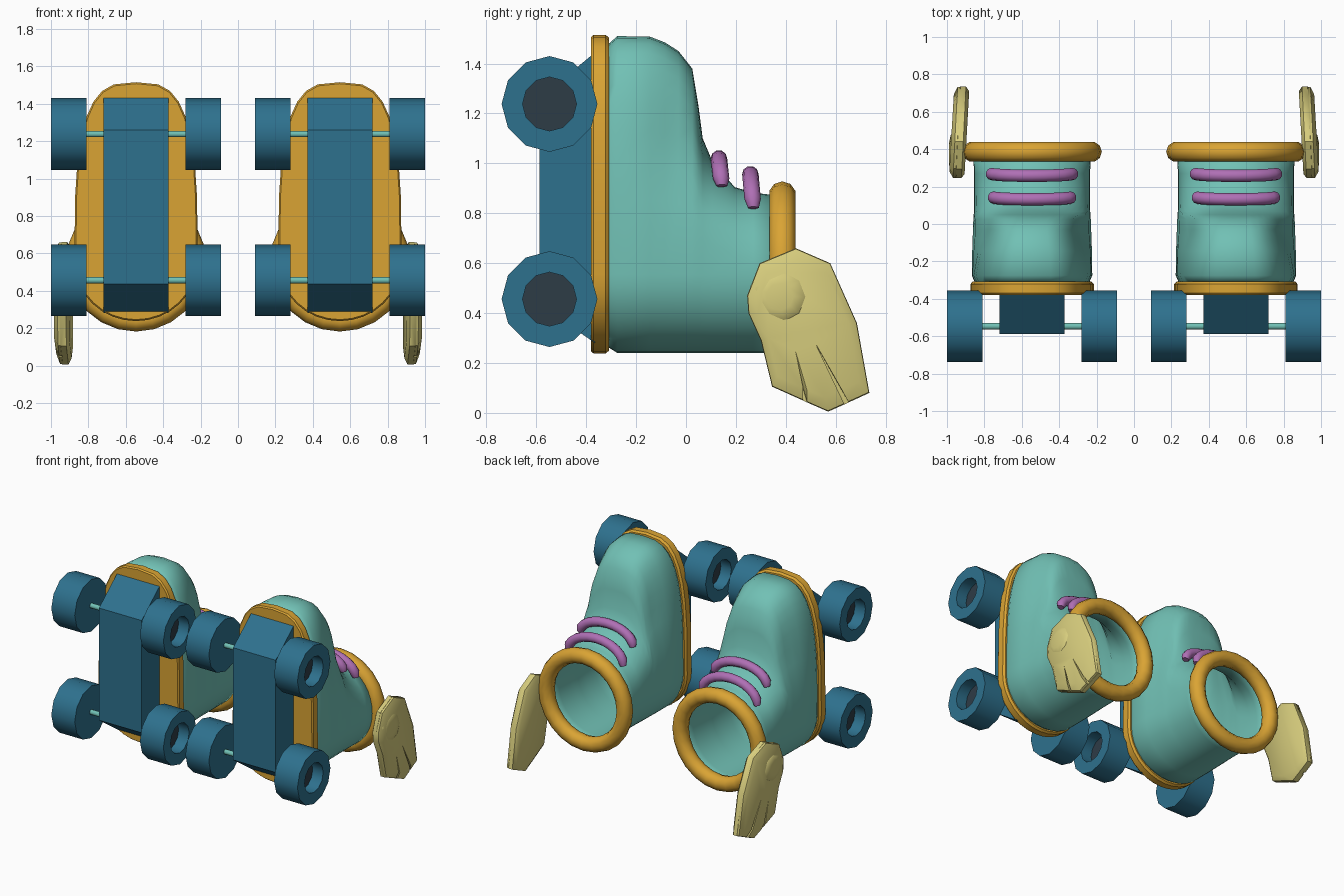
import bpy, bmesh, math
from mathutils import Vector

if "Cube" in bpy.data.objects:
    bpy.data.objects.remove(bpy.data.objects["Cube"])

CX = 0.545  # centre line of one skate; the other comes from mirroring


def mat(name, rgb):
    m = bpy.data.materials.new(name)
    m.diffuse_color = (*rgb, 1)
    m.use_nodes = True
    m.node_tree.nodes["Principled BSDF"].inputs["Base Color"].default_value = m.diffuse_color
    return m


TEAL = mat("teal", (0.165, 0.53, 0.46))
GOLD = mat("gold", (0.70, 0.37, 0.034))
BLUE = mat("blue", (0.027, 0.165, 0.27))
DARK = mat("dark slate", (0.027, 0.045, 0.062))
PURPLE = mat("purple", (0.43, 0.16, 0.46))
CREAM = mat("pale yellow", (0.68, 0.61, 0.205))


def loft(bm, rings, cap_start=True, cap_end=True, end_mat=0, closed=False):
    """Skin a list of equal point rings."""
    vs = [[bm.verts.new(p) for p in r] for r in rings]
    n = len(vs[0])
    pairs = list(zip(vs, vs[1:])) + ([(vs[-1], vs[0])] if closed else [])
    for a, b in pairs:
        for i in range(n):
            j = (i + 1) % n
            bm.faces.new((a[i], a[j], b[j], b[i]))
    if cap_start:
        bm.faces.new(vs[0][::-1])
    if cap_end:
        bm.faces.new(vs[-1]).material_index = end_mat


def finish(name, bm, mats, angle=40, thickness=0):
    bmesh.ops.recalc_face_normals(bm, faces=bm.faces)
    me = bpy.data.meshes.new(name)
    bm.to_mesh(me)
    bm.free()
    ob = bpy.data.objects.new(name, me)
    bpy.context.collection.objects.link(ob)
    for m in mats:
        me.materials.append(m)
    bpy.ops.object.select_all(action='DESELECT')
    ob.select_set(True)
    bpy.context.view_layer.objects.active = ob
    bpy.ops.object.shade_smooth_by_angle(angle=math.radians(angle))
    if thickness:
        s = ob.modifiers.new("shell", 'SOLIDIFY')
        s.thickness = thickness
    mir = ob.modifiers.new("pair", 'MIRROR')
    mir.use_axis = (True, False, False)
    return ob


def circle_x(x, y, z, r, n):
    return [(x, y + r * math.cos(2 * math.pi * i / n), z + r * math.sin(2 * math.pi * i / n))
            for i in range(n)]


def smooth(t):
    t = max(0, min(1, t))
    return t * t * (3 - 2 * t)


def section(y, top, low, hw, p, n=40):
    """Boot outline at one depth: round heel below, squarer toe above."""
    pts = []
    for i in range(n):
        a = 2 * math.pi * i / n
        c, s = math.cos(a), math.sin(a)
        e = 2 / p if s > 0 else 1
        x = math.copysign(abs(c) ** e, c) * hw
        z = 0.555 + (abs(s) ** e * (top - 0.555) if s > 0 else s * (0.555 - low))
        x *= 1 - 0.22 * smooth((z - 0.75) / 0.35) * smooth((y + 0.27) / 0.3)
        pts.append((CX + x, y, z))
    return pts


# boot: open shell from sole to ankle opening
bm = bmesh.new()
loft(bm, [section(*s) for s in (
    (-0.315, 1.475, 0.265, 0.305, 3.2), (-0.275, 1.51, 0.24, 0.322, 3.2),
    (-0.145, 1.508, 0.24, 0.32, 3.2), (-0.085, 1.485, 0.24, 0.318, 3.2),
    (-0.03, 1.45, 0.24, 0.316, 3.2), (0.025, 1.38, 0.24, 0.314, 3.2),
    (0.05, 1.23, 0.24, 0.312, 3.1), (0.067, 1.10, 0.24, 0.311, 3.0),
    (0.105, 1.01, 0.24, 0.31, 2.8), (0.195, 0.905, 0.24, 0.31, 2.5),
    (0.27, 0.882, 0.24, 0.31, 2.2), (0.385, 0.87, 0.24, 0.315, 2.0))], cap_end=False)
finish("boot", bm, [TEAL], 60, 0.01)

# sole: slab with small chamfers
bm = bmesh.new()
loft(bm, [section(y, 1.515 - d, 0.238 + d, 0.33 - d, 3.2, 32)
          for y, d in ((-0.38, 0.008), (-0.37, 0), (-0.322, 0), (-0.308, 0.012))])
for v in bm.verts:  # undo the toe taper difference at the rim
    v.co.x = max(CX - 0.33, min(CX + 0.33, v.co.x))
finish("sole", bm, [GOLD], 35)

# collar ring around the opening
bm = bmesh.new()
rings = []
for i in range(24):
    a = 2 * math.pi * i / 24
    ring = []
    for j in range(10):
        b = 2 * math.pi * j / 10
        r = 0.318 + 0.055 * math.cos(b)
        ring.append((CX + r * math.cos(a), 0.386 + 0.055 * math.sin(b), 0.555 + r * math.sin(a)))
    rings.append(ring)
loft(bm, rings, False, False, closed=True)
finish("collar", bm, [GOLD], 60)

# laces: two arched tubes
bm = bmesh.new()
for y, top, drop, hw in ((0.132, 1.02, 0.11, 0.215), (0.258, 0.957, 0.135, 0.225)):
    path = [Vector((CX - hw * math.cos(t), y + 0.012 * (1 - math.sin(t)),
                    top - drop + drop * math.sin(t)))
            for t in (math.pi * k / 12 for k in range(13))]
    rings = []
    for k, p in enumerate(path):
        d = (path[min(k + 1, 12)] - path[max(k - 1, 0)]).normalized()
        side = Vector((0, 1, 0))
        up = d.cross(side).normalized()
        rr = 0.022 if k in (0, 12) else 0.033
        rings.append([p + rr * (side * math.cos(b) + up * math.sin(b))
                      for b in (2 * math.pi * j / 10 for j in range(10))])
    loft(bm, rings)
finish("laces", bm, [PURPLE], 60)

# wheel frame: wedge-ended block
bm = bmesh.new()
prof = [(-0.365, 0.28), (-0.37, 1.44), (-0.588, 1.26), (-0.588, 0.435)]
loft(bm, [[(CX + sx * 0.173, y, z) for y, z in prof] for sx in (-1, 1)])
finish("wheel_frame", bm, [BLUE], 20)

# wheels with a dark recessed hub on the outward side, and axles
wheels, axles = bmesh.new(), bmesh.new()
for z in (0.456, 1.238):
    for s in (-1, 1):
        prof = ((0.265, 0.192), (0.455, 0.192), (0.455, 0.108), (0.37, 0.108))
        loft(wheels, [circle_x(CX + s * x, -0.547, z, r, 12) for x, r in prof], end_mat=1)
    loft(axles, [circle_x(CX + x, -0.547, z, 0.018, 10) for x in (-0.3, 0.3)])
finish("wheels", wheels, [BLUE, DARK], 40)
finish("axles", axles, [TEAL], 40)

# wing: layered plate; feather grooves are cut into the outer layers only
# an entry with three points is a groove: left lip, tip, right lip
OUTLINE = [(0.44, 0.66), (0.295, 0.60), (0.245, 0.47), (0.25, 0.40), (0.30, 0.29), (0.345, 0.105),
           ((0.468, 0.05), (0.43, 0.23), (0.485, 0.042)), (0.57, 0.005),
           ((0.635, 0.034), (0.525, 0.265), (0.652, 0.042)), (0.735, 0.08), (0.685, 0.36),
           (0.578, 0.60)]


def wing_layer(x, scale, grooved):
    pts = []
    for e in OUTLINE:
        if isinstance(e[0], tuple):
            a, t, b = e
            mid = ((a[0] + b[0]) / 2, (a[1] + b[1]) / 2)
            pts += [a, t if grooved else mid, b]
        else:
            pts.append(e)
    return [(x + (0.5 - y) * 0.05, 0.48 + (y - 0.48) * scale, 0.36 + (z - 0.36) * scale)
            for y, z in pts]


bm = bmesh.new()
loft(bm, [wing_layer(0.893, 0.9, False), wing_layer(0.91, 1, False), wing_layer(0.94, 1, False),
          wing_layer(0.941, 0.995, True), wing_layer(0.955, 0.99, True),
          wing_layer(0.975, 0.84, True)])
# raised shoulder knob on the wing
loft(bm, [circle_x(x, 0.375, 0.465, r, 9) for x, r in ((0.95, 0.125), (0.98, 0.10), (0.99, 0.055))])
finish("wing", bm, [CREAM], 45)
